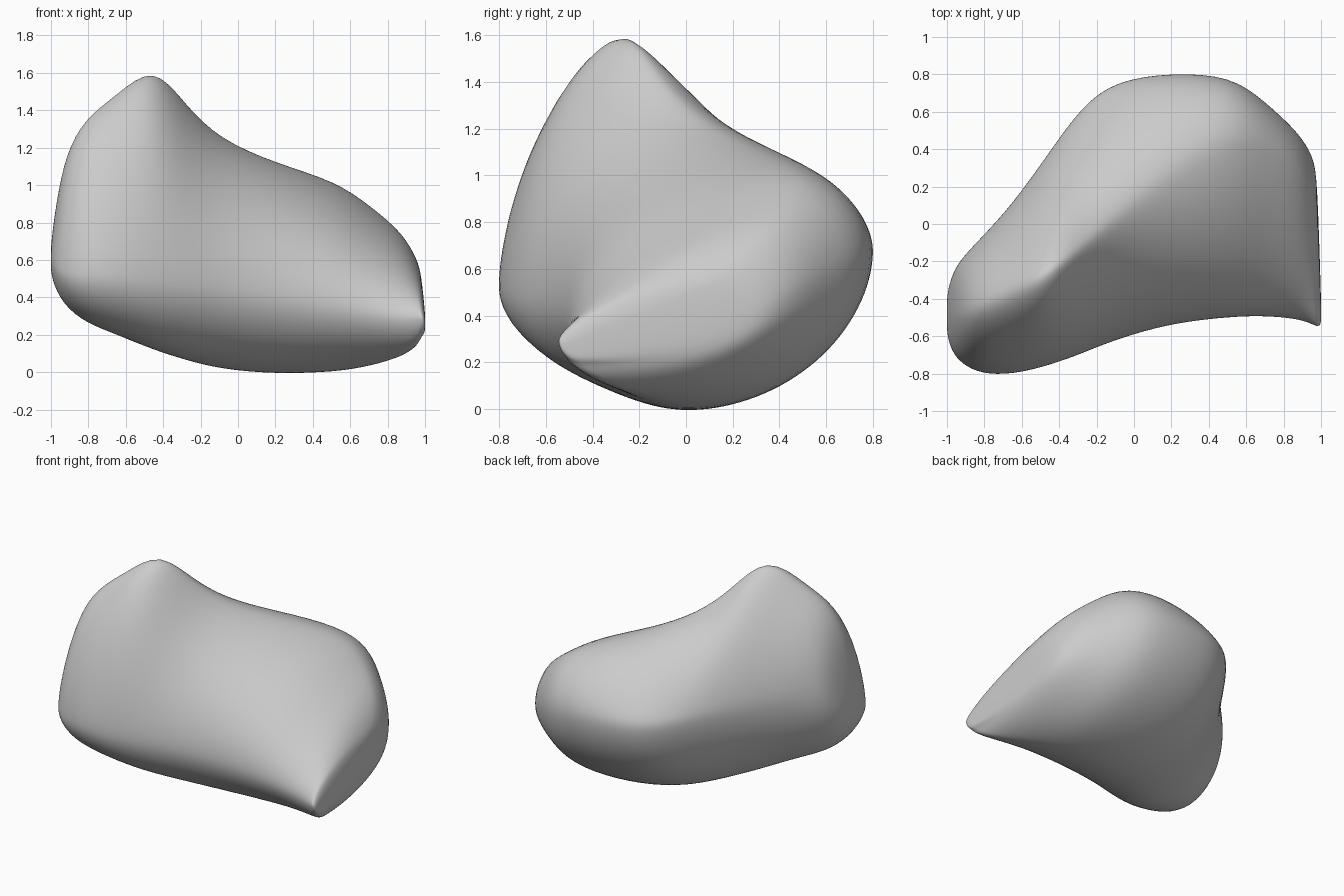
import bpy, bmesh, math

if "Cube" in bpy.data.objects:
    bpy.data.objects.remove(bpy.data.objects["Cube"])

# Cross-sections along x: x, then (y, z) of the front, bottom, back and top extremes
SECTIONS = [
    (-1.00, -.60, .60, -.50, .52, -.37, .62, -.48, .69),
    (-.97, -.69, .55, -.50, .43, -.26, .70, -.48, .92),
    (-.92, -.75, .53, -.50, .35, -.18, .75, -.47, 1.18),
    (-.82, -.81, .53, -.47, .26, -.08, .77, -.45, 1.37),
    (-.65, -.815, .52, -.42, .20, .10, .75, -.36, 1.48),
    (-.45, -.76, .50, -.30, .11, .40, .73, -.26, 1.71),
    (-.28, -.70, .48, -.18, .06, .65, .71, -.15, 1.43),
    (-.10, -.625, .46, -.05, .01, .785, .70, .00, 1.25),
    (.20, -.53, .42, .03, -.02, .82, .68, .25, 1.12),
    (.52, -.50, .37, .04, -.005, .81, .66, .46, 1.03),
    (.70, -.495, .33, -.03, .025, .66, .59, .42, .90),
    (.88, -.51, .30, -.24, .08, .49, .51, .30, .75),
    (.96, -.54, .30, -.38, .14, .36, .43, .18, .60),
    (.98, -.55, .30, -.43, .19, .24, .40, .05, .52),
    (1.00, -.54, .28, -.46, .21, -.40, .27, -.46, .32),
]
STEPS = 8  # points per quarter of a section


def quarter(side, pole, n, reverse):
    """Superelliptic arc from a y-extreme to a z-extreme."""
    pts = []
    for i in range(STEPS):
        a = math.pi / 2 * (STEPS - i if reverse else i) / STEPS
        c = max(math.cos(a), 0) ** (2 / n)
        s = max(math.sin(a), 0) ** (2 / n)
        pts.append((pole[0] + (side[0] - pole[0]) * c,
                    side[1] + (pole[1] - side[1]) * s))
    return pts


def section(row):
    x = row[0]
    front, bottom, back, top = row[1:3], row[3:5], row[5:7], row[7:9]
    n_front = 1.6 + 0.4 * max(0, 1 - abs(x - 0.3) / 0.6) - 0.1 * max(0, x - 0.2)
    n_back = min(2.0, 1.0 + 1.5 * abs(x + 0.34))
    n_low = 1.85 + 0.3 * max(0, x - 0.4)
    return (quarter(front, bottom, 1.9, False) + quarter(back, bottom, n_low, True)
            + quarter(back, top, n_back, False) + quarter(front, top, n_front, True))


# Loft the sections into a soft closed body
bm = bmesh.new()
rings = [[bm.verts.new((row[0], y, z)) for y, z in section(row)] for row in SECTIONS]
for r0, r1 in zip(rings, rings[1:]):
    for i in range(len(r0)):
        j = (i + 1) % len(r0)
        bm.faces.new((r0[i], r0[j], r1[j], r1[i]))
for ring in (rings[0], rings[-1]):
    centre = bm.verts.new(sum((v.co for v in ring[1:]), ring[0].co.copy()) / len(ring))
    for i in range(len(ring)):
        bm.faces.new((ring[i], ring[(i + 1) % len(ring)], centre))
bmesh.ops.recalc_face_normals(bm, faces=bm.faces)

# Relax the skin slightly so it reads as soft fabric
inner = [v for ring in rings[2:-3] for v in ring]
bmesh.ops.smooth_vert(bm, verts=inner, factor=0.35,
                      use_axis_x=False, use_axis_y=True, use_axis_z=True)

mesh = bpy.data.meshes.new("cushion")
bm.to_mesh(mesh)
bm.free()
cushion = bpy.data.objects.new("cushion", mesh)
bpy.context.collection.objects.link(cushion)
for poly in mesh.polygons:
    poly.use_smooth = True
sub = cushion.modifiers.new("soften", 'SUBSURF')
sub.levels = sub.render_levels = 2
